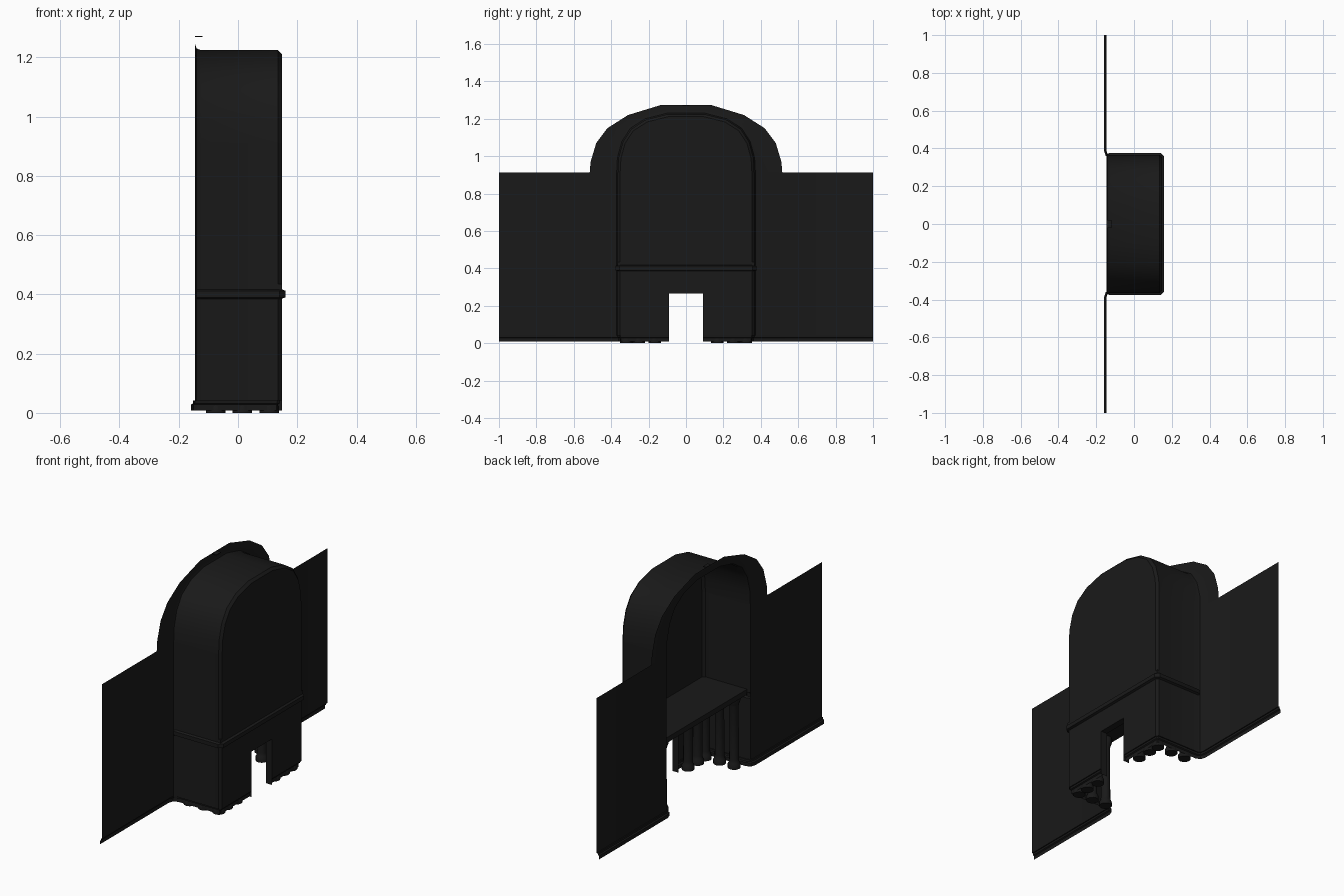
import bpy, bmesh, math

if "Cube" in bpy.data.objects:
    bpy.data.objects.remove(bpy.data.objects["Cube"])

dark = bpy.data.materials.new("dark")
dark.diffuse_color = (0.01, 0.01, 0.01, 1)
dark.use_nodes = True
dark.node_tree.nodes["Principled BSDF"].inputs["Base Color"].default_value = dark.diffuse_color


def finish(name, bm, angle=30):
    bmesh.ops.remove_doubles(bm, verts=bm.verts, dist=0.0005)
    bmesh.ops.recalc_face_normals(bm, faces=bm.faces)
    me = bpy.data.meshes.new(name)
    bm.to_mesh(me)
    bm.free()
    ob = bpy.data.objects.new(name, me)
    bpy.context.collection.objects.link(ob)
    me.materials.append(dark)
    bpy.ops.object.select_all(action='DESELECT')
    ob.select_set(True)
    bpy.context.view_layer.objects.active = ob
    bpy.ops.object.shade_smooth_by_angle(angle=math.radians(angle))
    return ob


def bridge(bm, a, b, skip=()):
    for i in range(len(a) - 1):
        if i not in skip:
            bm.faces.new((a[i], a[i + 1], b[i + 1], b[i]))


# Lower walls: plan path (x, y, offset direction, is_niche) swept up a profile
half = [(-.145, 1, 1, 0, 0), (-.145, .387, 1, 0, 0), (-.14, .371, .7, .7, 0),
        (-.125, .365, 0, 1, 1), (.135, .365, .4, 1, 1), (.148, .352, 1, .4, 1),
        (.148, .09, 1, 0, 1)]
path = half + [(x, -y, dx, -dy, n) for x, y, dx, dy, n in reversed(half)]
DOOR = len(half) - 1
SPRING = .912
# height, skirting offset (all walls), string-course offset (niche only)
profile = [(.008, -.014, 0), (.028, -.014, 0), (.032, -.007, 0), (.042, -.006, 0),
           (.042, 0, 0), (.265, 0, 0), (.385, 0, 0), (.39, 0, .012), (.412, 0, .012),
           (.417, 0, 0), (SPRING, 0, 0)]
bm = bmesh.new()
rows = []
for z, skirt, course in profile:
    rows.append([bm.verts.new((x + dx * (skirt + course * n), y + dy * (skirt + course * n), z))
                 for x, y, dx, dy, n in path])
for k in range(len(rows) - 1):
    bridge(bm, rows[k], rows[k + 1], (DOOR,) if profile[k + 1][0] <= .27 else ())
finish("lower_walls", bm)

# Arched upper niche with its flat surround
inner = [(.365, SPRING), (.361, .99), (.338, 1.075), (.293, 1.145), (.215, 1.195), (.1, 1.224)]
outer = [(.515, SPRING), (.51, .97), (.48, 1.07), (.42, 1.15), (.31, 1.22), (.13, 1.275)]


def arch(bm, pts, x, grow=0):
    s, t = 1 + grow / .365, 1 + grow / .312
    p = [(y * s, SPRING + (z - SPRING) * t) for y, z in pts]
    p += [(-y, z) for y, z in reversed(p)]
    return [bm.verts.new((x, y, z)) for y, z in p]


bm = bmesh.new()
rings = [arch(bm, outer, -.145)]
for x, g in [(-.145, .022), (-.14, .006), (-.125, 0), (.135, 0), (.148, -.013)]:
    rings.append(arch(bm, inner, x, g))
for a, b in zip(rings, rings[1:]):
    bridge(bm, a, b)
bm.faces.new(rings[-1])
finish("arched_niche", bm)


# Plain rectangular blocks
def box(name, lo, hi):
    bm = bmesh.new()
    bmesh.ops.create_cube(bm, size=1)
    for v in bm.verts:
        v.co = [(a + b) / 2 + c * (b - a) for a, b, c in zip(lo, hi, v.co)]
    return finish(name, bm)


box("ledge", (-.125, -.365, .405), (.148, .365, .435))
box("arch_top_lip", (-.145, -.02, 1.268), (-.12, .02, 1.272))

# Door reveal
bm = bmesh.new()
door = [(.09, .008), (.09, .265), (-.09, .265), (-.09, .008)]
bridge(bm, *[[bm.verts.new((x, y, z)) for y, z in door] for x in (.148, .11)])
finish("door_reveal", bm)


# Columns around the sides and rear of the niche
def column(name, x, y, n=12):
    bm = bmesh.new()
    prev = None
    for r, z in [(.033, 0), (.033, .022), (.027, .032), (.025, .05), (.023, .35),
                 (.026, .36), (.033, .38), (.033, .405)]:
        ring = [bm.verts.new((x + r * math.cos(i * math.tau / n),
                              y + r * math.sin(i * math.tau / n), z)) for i in range(n)]
        if prev:
            bridge(bm, prev + prev[:1], ring + ring[:1])
        else:
            bm.faces.new(ring)
        prev = ring
    bm.faces.new(prev)
    return finish(name, bm, 40)


for side in (-1, 1):
    for x, y in [(-.075, .32), (.015, .32), (.105, .32), (.105, .253), (.105, .168)]:
        column("column", x, side * y)
